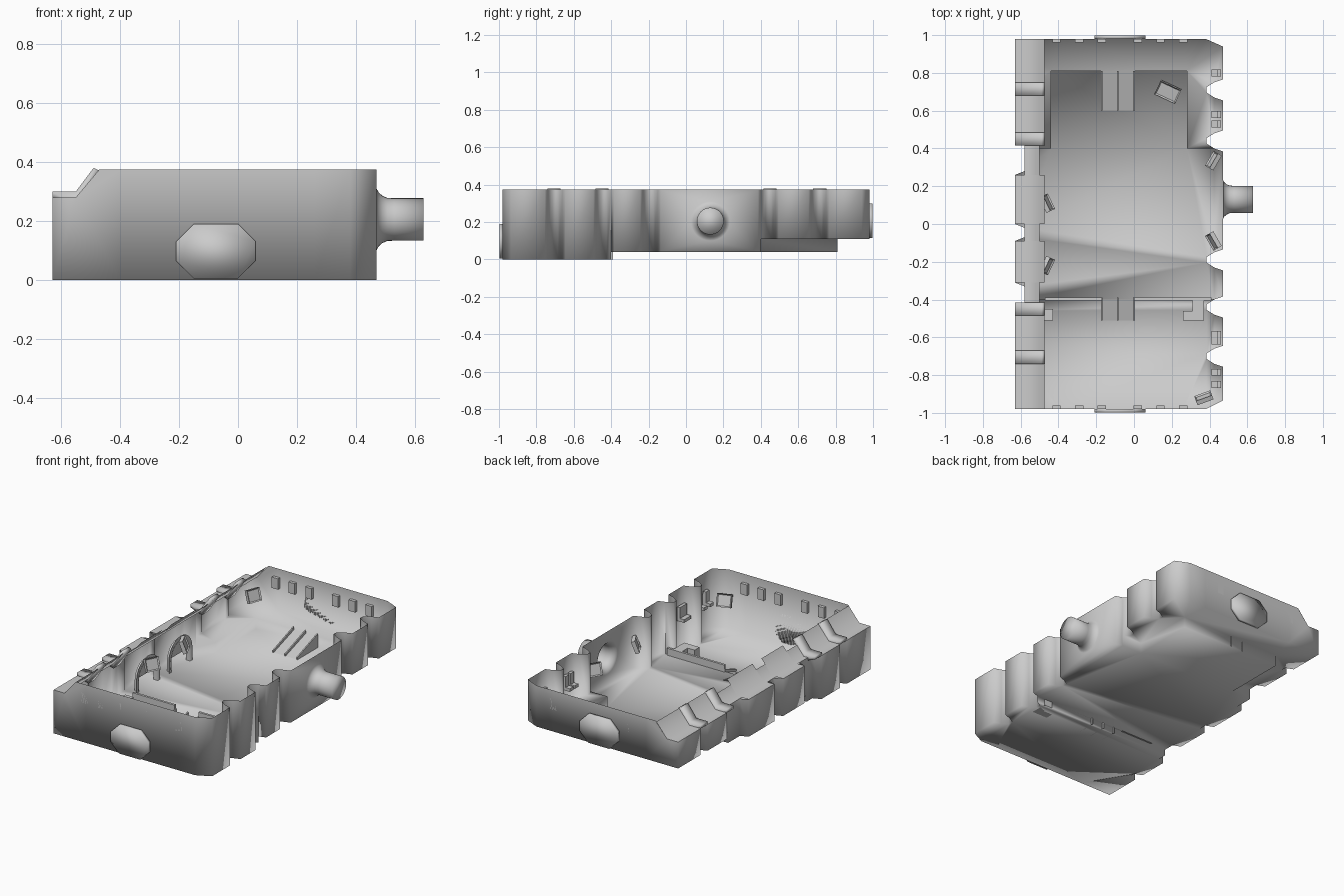
import bpy, bmesh, math
from mathutils import Vector, Matrix

if "Cube" in bpy.data.objects:
    bpy.data.objects.remove(bpy.data.objects["Cube"])

TOP = 0.375
mat = bpy.data.materials.new("dull_grey")
mat.diffuse_color = (0.55, 0.55, 0.55, 1)
mat.use_nodes = True
mat.node_tree.nodes["Principled BSDF"].inputs["Base Color"].default_value = mat.diffuse_color
shell = []  # parts merged into one smooth room


def finish(name, bm, smooth=False):
    bmesh.ops.remove_doubles(bm, verts=bm.verts, dist=0.0005)
    bmesh.ops.recalc_face_normals(bm, faces=bm.faces)
    for f in bm.faces:
        f.smooth = smooth
    me = bpy.data.meshes.new(name)
    bm.to_mesh(me)
    bm.free()
    me.materials.append(mat)
    ob = bpy.data.objects.new(name, me)
    bpy.context.collection.objects.link(ob)
    return ob


def poly(bm, pts):
    return bm.faces.new([bm.verts.new(p) for p in pts])


def sheet(name, *polys):
    bm = bmesh.new()
    for p in polys:
        f = poly(bm, p)
        f.normal_update()
        if len(p) > 4:
            bmesh.ops.triangulate(bm, faces=[f])
    return finish(name, bm, True)


def prism(name, pts, vec):
    bm = bmesh.new()
    f = poly(bm, pts)
    r = bmesh.ops.extrude_face_region(bm, geom=[f])
    bmesh.ops.translate(bm, vec=vec, verts=[v for v in r['geom'] if isinstance(v, bmesh.types.BMVert)])
    return finish(name, bm)


def box(name, x0, x1, y0, y1, z0, z1):
    return prism(name, [(x0, y0, z0), (x1, y0, z0), (x1, y1, z0), (x0, y1, z0)], (0, 0, z1 - z0))


def level(y):
    return 0.0 if y < -0.4 else 0.04 if y < 0.4 else 0.11


# plan outline of the two side walls, from front to back
right = [(0.38, -0.98), (0.47, -0.935)]
for c in (-0.70, -0.44, -0.19, 0.44, 0.71):
    for dx, dy in ((0, -.055), (-.045, -.04), (-.085, -.015), (-.085, .015), (-.045, .04), (0, .055)):
        right.append((0.47 + dx, round(c + dy, 4)))
right += [(0.47, 0.94), (0.38, 0.98)]
bays = [(-.98, -.74), (-.67, -.48), (-.31, -.09), (0.0, .26), (.48, .68), (.75, .98)]
left = []
for a, b in bays:
    left += [(-.58, a - .02), (-.63, a), (-.63, b), (-.58, b + .02)]
left = left[1:-1]


def split(line):
    # insert points where the floor level changes
    out = [line[0]]
    for p, q in zip(line, line[1:]):
        for c in (-0.4, 0.4):
            if p[1] < c - 1e-6 and q[1] > c + 1e-6:
                t = (c - p[1]) / (q[1] - p[1])
                out.append((p[0] + t * (q[0] - p[0]), c))
        out.append(q)
    return out


right, left = split(right), split(left)


def ring_points(x, r):
    return [(x, .13 + r * math.cos(math.tau * i / 32), .205 + r * math.sin(math.tau * i / 32)) for i in range(32)]


def side_wall(name, line, top):
    bm = bmesh.new()
    for (x0, y0), (x1, y1) in zip(line, line[1:]):
        z0 = level((y0 + y1) / 2)
        if x0 == x1 == 0.47 and y0 < 0.13 < y1:
            # wall panel with a round opening for the pipe
            loops = [[(.47, y0, z0), (.47, y1, z0), (.47, y1, top), (.47, y0, top)], ring_points(.47, .105)]
            edges = []
            for lp in loops:
                vs = [bm.verts.new(p) for p in lp]
                edges += [bm.edges.new((vs[i - 1], vs[i])) for i in range(len(vs))]
            bmesh.ops.triangle_fill(bm, edges=edges, use_beauty=True, normal=(1, 0, 0))
            continue
        poly(bm, [(x0, y0, z0), (x1, y1, z0), (x1, y1, top), (x0, y0, top)])
    shell.append(finish(name, bm, True))


side_wall("right_wall", right, TOP)
side_wall("left_wall", left, 0.28)


# floors at three levels
def between(a, b):
    r = [p for p in right if a - 1e-4 <= p[1] <= b + 1e-4]
    l = [p for p in left if a - 1e-4 <= p[1] <= b + 1e-4]
    return r, l[::-1]


def floor(name, pts, z):
    shell.append(sheet(name, [(x, y, z) for x, y in pts]))


pit = [(-.44, .4), (-.44, .81), (.28, .81), (.28, .4)]
r, l = between(-1, -.4)
floor("front_floor", r + l + [(-.4, -.98), (.26, -.98)], 0)
r, l = between(-.4, .4)
floor("middle_floor", r + pit[::-1] + l, .04)
r, l = between(.4, 1)
floor("back_platform", r + [(.26, .98), (-.4, .98)] + l + pit, .11)
edge = [(-.58, .4)] + pit + [(.425, .4)]
shell.append(sheet("platform_edge", *[[(*p, .04), (*q, .04), (*q, .11), (*p, .11)] for p, q in zip(edge, edge[1:])]))
shell.append(sheet("front_step", [(-.58, -.4, 0), (.425, -.4, 0), (.425, -.4, .04), (-.58, -.4, .04)]))

# end walls with eight-sided doors and a row of small windows
for n, y, s, z in (("front", -.98, -1, 0), ("back", .98, 1, .11)):
    shell.append(sheet(n + "_wall",
                       [(-.63, y, z), (-.4, y, z), (-.4, y, TOP), (-.47, y, TOP), (-.55, y, .28), (-.63, y, .28)],
                       [(-.4, y, z), (.26, y, z), (.26, y, TOP), (-.4, y, TOP)],
                       [(.26, y, z), (.38, y, z), (.38, y, TOP), (.26, y, TOP)]))
    door = [(-.15, .005), (0, .005), (.06, .065), (.06, .13), (0, .19), (-.15, .19), (-.21, .13), (-.21, .065)]
    d = prism(n + "_door", [(x, y, h + z) for x, h in door], (0, s * .018, 0))
    d.data.shade_smooth()
    for x in (-.41, -.29, -.17, .02, .14, .26):
        box(n + "_window", x - .022, x + .022, y - s * .02, y, .25, .32)

# flared pipe with closed end
bm = bmesh.new()
prev = None
for x, r in ((.47, .105), (.477, .092), (.49, .08), (.507, .073), (.53, .072), (.63, .072)):
    ring = [bm.verts.new(p) for p in ring_points(x, r)]
    if prev:
        for i in range(32):
            bm.faces.new((prev[i - 1], prev[i], ring[i], ring[i - 1]))
    prev = ring
bm.faces.new(prev)
shell.append(finish("side_pipe", bm, True))

# merge the room into one smooth skin
bpy.ops.object.select_all(action='DESELECT')
for ob in shell:
    ob.select_set(True)
bpy.context.view_layer.objects.active = shell[0]
bpy.ops.object.join()
room = shell[0]
room.name = "room_shell"
bm = bmesh.new()
bm.from_mesh(room.data)
bmesh.ops.remove_doubles(bm, verts=bm.verts, dist=0.001)
bmesh.ops.recalc_face_normals(bm, faces=bm.faces)
ground = max(bm.faces, key=lambda f: f.calc_area() * abs(f.normal.z))
if ground.normal.z < 0:
    bmesh.ops.reverse_faces(bm, faces=bm.faces)
for f in bm.faces:
    f.smooth = True
bm.to_mesh(room.data)
bm.free()

# sloping roofs over the left bays, and raised ribs between them
prof = [(-.63, .28), (-.55, .28), (-.475, .37)]
spans = [(-.98, -.72), (-.69, -.46), (-.31, -.09), (0, .26), (.46, .70), (.73, .98)]


def roof(name, pr, a, b):
    sheet(name, *[[(p[0], a, p[1]), (q[0], a, q[1]), (q[0], b, q[1]), (p[0], b, p[1])] for p, q in zip(pr, pr[1:])])


for a, b in spans:
    roof("bay_roof", prof, a, b)
roof("middle_roof", [(-.58, .279), (-.55, .279), (-.5, .339)], -.42, .42)
rib = [(-.63, .28), (-.63, .30), (-.55, .30), (-.49, .38), (-.47, .37), (-.55, .25)]
for y in (-.705, -.45, .45, .715):
    prism("roof_rib", [(x, y - .035, z) for x, z in rib], (0, .07, 0)).data.shade_smooth()

# ramps with three side rails each
for n, y0, z0, y1, z1 in (("front", -.51, 0, -.39, .04), ("back", .60, .04, .81, .11)):
    sheet(n + "_ramp", [(-.17, y0, z0 + .001), (0, y0, z0 + .001), (0, y1, z1), (-.17, y1, z1)])
    for x in (-.17, -.085, 0):
        prism(n + "_ramp_rail", [(x - .004, y0, z0), (x - .004, y0, z0 + .015), (x - .004, y1, z1 + .02),
                                 (x - .004, y1, z0)], (.008, 0, 0))

# low railings at the front step
box("railing_left", -.47, -.17, -.405, -.39, .04, .085)
box("railing_right", 0, .41, -.405, -.39, .04, .085)
box("railing_left_return", -.49, -.43, -.51, -.45, 0, .085)
box("railing_right_post", .31, .37, -.46, -.40, 0, .085)
box("railing_right_return", .26, .37, -.51, -.46, 0, .085)


# wall screens: tilted slab with raised frame
def screen(x, y, z, ang, w=.09, h=.08, tilt=20):
    bm = bmesh.new()
    m = (Matrix.Translation((x, y, z)) @ Matrix.Rotation(math.radians(ang), 4, 'Z')
         @ Matrix.Rotation(math.radians(-tilt), 4, 'Y'))
    bmesh.ops.create_cube(bm, size=1, matrix=m @ Matrix.Diagonal((.025, w, h, 1)))
    bm.normal_update()
    d = m.to_3x3() @ Vector((1, 0, 0))
    f = max(bm.faces, key=lambda f: f.normal.dot(d))
    bmesh.ops.inset_individual(bm, faces=[f], thickness=.01, depth=-.008)
    finish("screen", bm)


for x, y, z, a in ((.42, .335, .22, 150), (.42, -.09, .22, -150), (.37, -.92, .2, 110),
                   (-.46, .11, .2, 25), (-.46, -.22, .2, -25), (-.52, .9, .2, -20)):
    screen(x, y, z, a)
screen(.18, .70, .068, -115, .12, .08, 75)

# small two-part consoles in the right bays
for y in (.80, .58, .53, -.585, -.62, -.785, -.85):
    box("console_base", .41, .46, y - .018, y + .018, .18, .2)
    box("console_back", .44, .46, y - .018, y + .018, .2, .27)

# arched frames with panels in the middle left bays
for y in (-.2, .13):
    arc = [(.12 * math.cos(math.pi * i / 12), .12 + .12 * math.sin(math.pi * i / 12)) for i in range(13)]
    arc = [(.12, .04)] + arc + [(-.12, .04)]
    inner = [(u * .8, .04 + (v - .04) * .85) for u, v in arc]
    sheet("arch_panel", [(-.53, y + u, v) for u, v in inner[1:-1]])
    pairs = list(zip(arc, arc[1:], inner, inner[1:]))
    sheet("arch_frame",
          *[[(-.5, y + a[0], a[1]), (-.5, y + b[0], b[1]), (-.5, y + d[0], d[1]), (-.5, y + c[0], c[1])]
            for a, b, c, d in pairs if (c[1] > .041 or d[1] > .041)],
          *[[(-.5, y + c[0], c[1]), (-.5, y + d[0], d[1]), (-.53, y + d[0], d[1]), (-.53, y + c[0], c[1])]
            for a, b, c, d in pairs])
